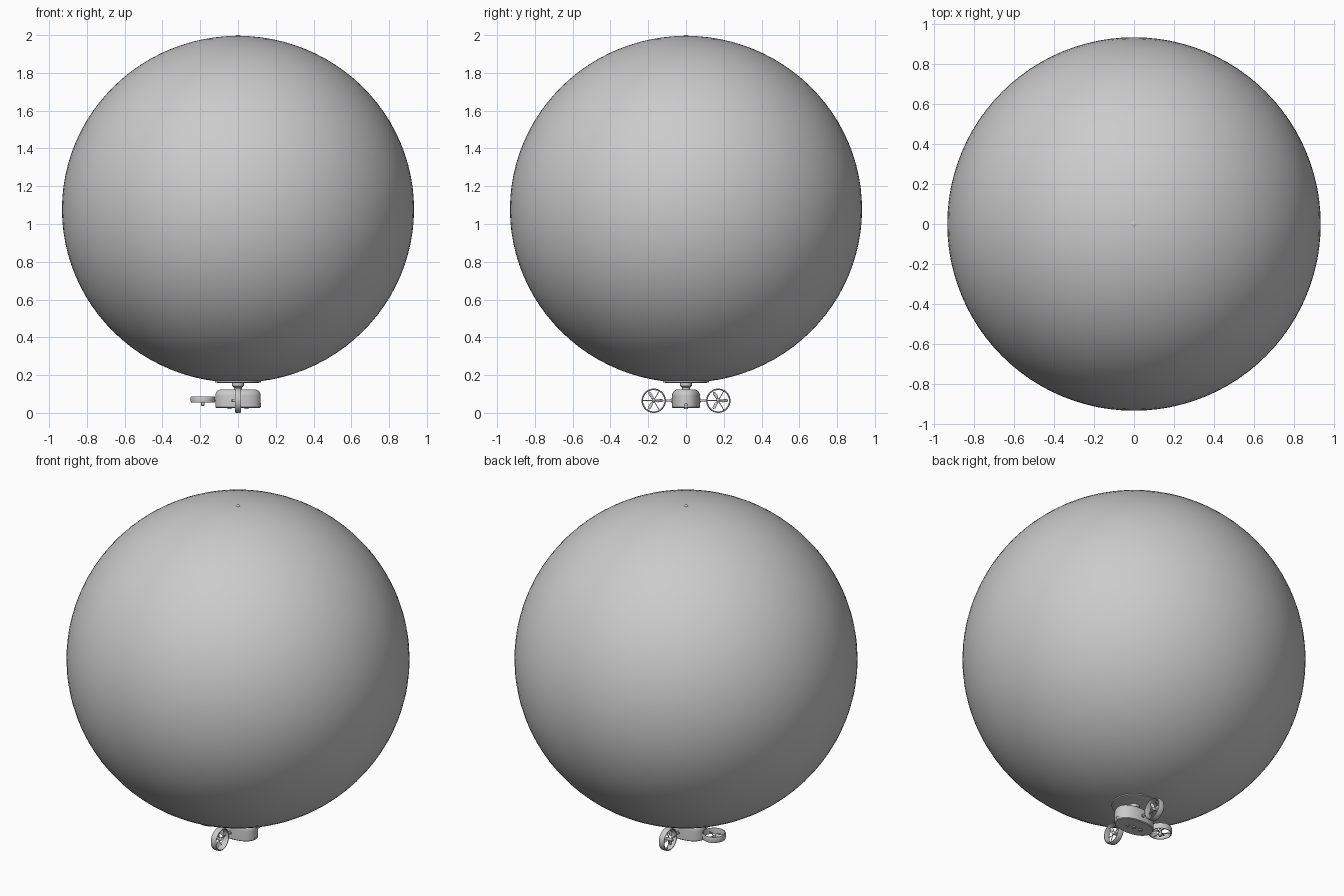
import bpy, math
from mathutils import Matrix, Vector

old = bpy.data.objects.get("Cube")
if old:
    bpy.data.objects.remove(old)


def material(name, value):
    m = bpy.data.materials.new(name)
    m.use_nodes = True
    col = (value, value, value, 1)
    m.diffuse_color = col
    m.node_tree.nodes["Principled BSDF"].inputs["Base Color"].default_value = col
    return m


GREY = material("light grey", 0.6)


def make(name, verts, faces, matrix=Matrix(), angle=35):
    me = bpy.data.meshes.new(name)
    me.from_pydata([matrix @ Vector(v) for v in verts], [], faces)
    me.materials.append(GREY)
    ob = bpy.data.objects.new(name, me)
    bpy.context.collection.objects.link(ob)
    bpy.ops.object.select_all(action='DESELECT')
    ob.select_set(True)
    bpy.context.view_layer.objects.active = ob
    bpy.ops.object.mode_set(mode='EDIT')
    bpy.ops.mesh.select_all(action='SELECT')
    bpy.ops.mesh.normals_make_consistent(inside=False)
    bpy.ops.object.mode_set(mode='OBJECT')
    bpy.ops.object.shade_smooth_by_angle(angle=math.radians(angle))
    return ob


def lathe(name, profile, matrix=Matrix(), n=32, stretch=1.0, power=2.0, closed=False):
    """Spin (radius, height) points about z; stretch and power shape an oval plan."""
    verts, faces = [], []
    for r, z in profile:
        for i in range(n):
            a = 2 * math.pi * i / n
            c, s = math.cos(a), math.sin(a)
            x = math.copysign(abs(c) ** (2 / power), c)
            y = math.copysign(abs(s) ** (2 / power), s)
            # keep rounded edges equally wide on both axes of an oval
            verts.append((x * (r + stretch - 1), y * r, z))
    rows = len(profile)
    for j in range(rows if closed else rows - 1):
        a, b = j * n, (j + 1) % rows * n
        for i in range(n):
            k = (i + 1) % n
            faces.append((a + i, a + k, b + k, b + i))
    if not closed:
        faces += [tuple(range(n)), tuple(range((rows - 1) * n, rows * n))]
    return make(name, verts, faces, matrix)


def rod(name, start, end, radius, n=12):
    start, end = Vector(start), Vector(end)
    d = end - start
    m = Matrix.Translation(start) @ d.to_track_quat('Z', 'Y').to_matrix().to_4x4()
    return lathe(name, [(radius, 0), (radius, d.length)], m, n)


# Envelope
bpy.ops.mesh.primitive_uv_sphere_add(segments=96, ring_count=48, radius=0.932, location=(0, 0, 1.078))
envelope = bpy.context.object
envelope.name = "balloon_envelope"
envelope.scale.z = 0.985
envelope.data.materials.append(GREY)
bpy.ops.object.shade_smooth()
lathe("top_valve", [(0.012, 1.985), (0.012, 1.998), (0.008, 2.0)], n=16)

# Mounting plate and neck
lathe("mounting_plate", [(0.118, 0.176), (0.122, 0.168), (0.122, 0.162), (0.1, 0.157)], n=48)
lathe("neck", [(0.022, 0.115), (0.022, 0.135), (0.031, 0.142), (0.031, 0.16)])

# Oval gondola with a rounded shoulder
shoulder = [(0.041 + 0.033 * math.cos(t), 0.09 + 0.035 * math.sin(t))
            for t in [math.pi / 2 * i / 8 for i in range(9)]]
lathe("gondola", [(0.07, 0.027), (0.074, 0.031)] + shoulder, n=48, stretch=1.046, power=2.2)

# Nose camera and belly sensors
nose = Matrix.Translation((0.112, 0, 0.042)) @ Matrix.Rotation(math.pi / 2, 4, 'Y')
lathe("nose_camera", [(0.013, 0), (0.013, 0.008), (0.008, 0.009), (0.007, 0.006)], nose, 20)
for x in (-0.045, 0, 0.045):
    lathe("belly_sensor", [(0.011, 0.03), (0.011, 0.021), (0.007, 0.021), (0.006, 0.024)],
          Matrix.Translation((x, 0, 0)), 20)

R = 0.0645      # duct radius
HUB_Z = 0.0655


def thruster(side, centre, matrix):
    """Ducted three-blade fan whose axis is local z, motor on the negative side."""
    m = Matrix.Translation(centre) @ matrix
    lathe(side + "_duct", [(R - 0.007, -0.017), (R - 0.002, -0.017), (R, -0.008), (R, 0.012),
                           (R - 0.002, 0.017), (R - 0.006, 0.017), (R - 0.008, 0.01)],
          m, 40, closed=True)
    lathe(side + "_motor", [(0.006, -0.034), (0.009, -0.03), (0.009, -0.004), (0.01, 0.004),
                            (0.006, 0.012), (0.001, 0.015)], m, 20)
    for k in range(3):
        spin = m @ Matrix.Rotation(math.radians(90 + 120 * k), 4, 'Z') @ Matrix.Rotation(0.5, 4, 'X')
        outline = [(0.005, -0.004), (0.022, -0.01), (0.045, -0.009), (0.052, -0.003),
                   (0.052, 0.003), (0.042, 0.008), (0.02, 0.006), (0.005, 0.004)]
        n = len(outline)
        verts = [(x, y, z) for z in (-0.0012, 0.0012) for x, y in outline]
        faces = [tuple(range(n)), tuple(range(n, 2 * n))]
        faces += [(i, (i + 1) % n, (i + 1) % n + n, i + n) for i in range(n)]
        make(side + "_blade", verts, faces, spin)
        # stay from motor to duct
        a = math.radians(30 + 120 * k)
        rod(side + "_stay", m @ Vector((0, 0, -0.012)),
            m @ Vector(((R - 0.004) * math.cos(a), (R - 0.004) * math.sin(a), -0.012)), 0.002, 8)


# Side thrusters push along x, rear thruster pushes along z
for side, s in (("left", -1), ("right", 1)):
    thruster(side, (0, s * 0.171, HUB_Z), Matrix.Rotation(math.pi / 2, 4, 'Y'))
    rod(side + "_arm", (0, s * 0.06, HUB_Z), (0, s * (0.171 - R + 0.004), HUB_Z), 0.006)
    rod(side + "_arm_socket", (0, s * 0.065, HUB_Z), (0, s * 0.08, HUB_Z), 0.01)
thruster("rear", (-0.186, 0, 0.071), Matrix())
rod("rear_arm", (-0.1, 0, 0.066), (-0.186 + R - 0.004, 0, 0.066), 0.006)

# Ground the lowest duct at z = 0
low = min((o.matrix_world @ v.co).z for o in bpy.data.objects if o.type == 'MESH' and "duct" in o.name
          for v in o.data.vertices)
for o in bpy.data.objects:
    if o.type == 'MESH' and "duct" in o.name and "rear" not in o.name:
        o.location.z -= low
